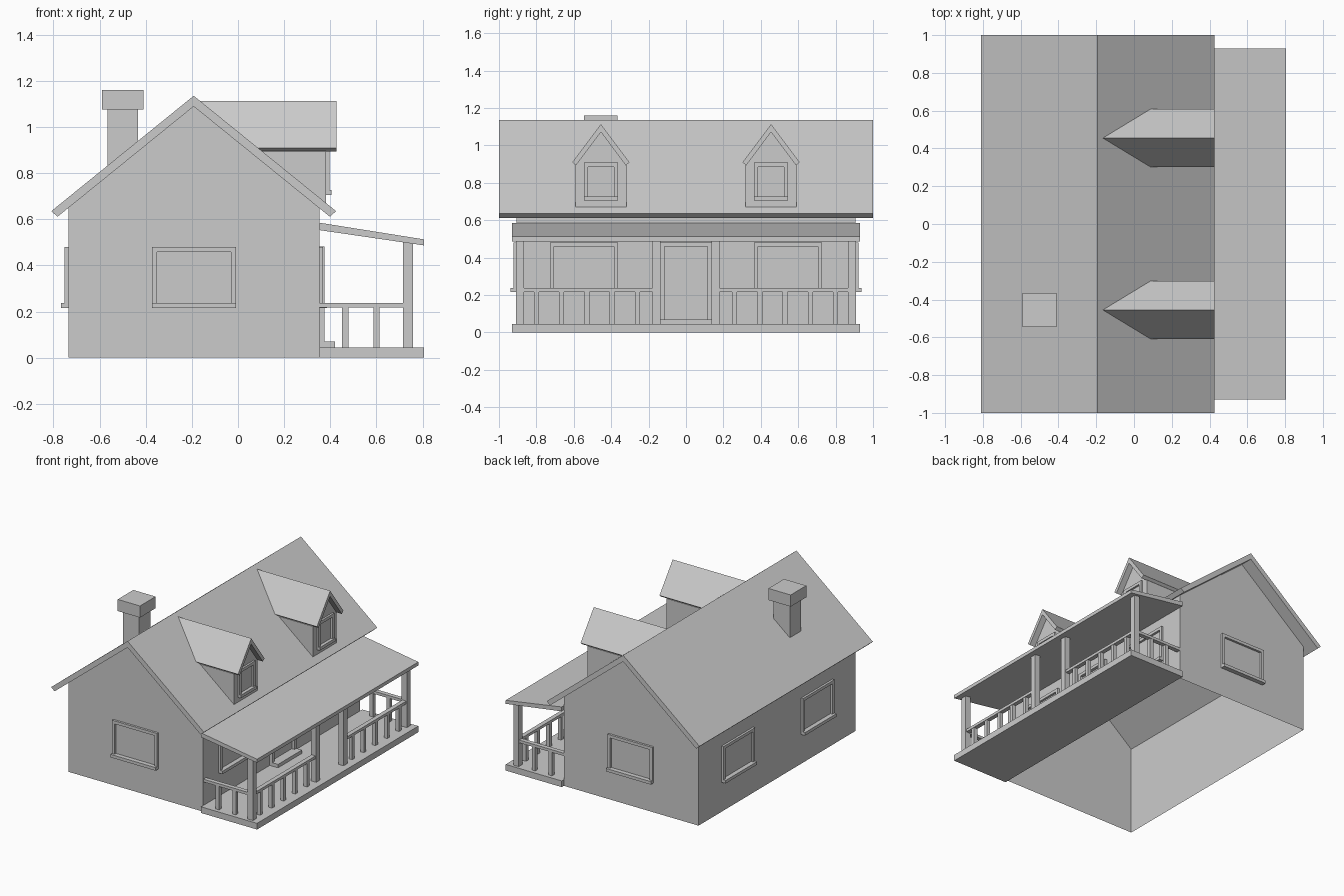
import bpy, bmesh, math
from mathutils import Matrix, Vector

if "Cube" in bpy.data.objects:
    bpy.data.objects.remove(bpy.data.objects["Cube"], do_unlink=True)

mat = bpy.data.materials.new("plain_grey")
mat.use_nodes = True
GREY = (0.6, 0.6, 0.6, 1)
mat.diffuse_color = GREY
mat.node_tree.nodes["Principled BSDF"].inputs["Base Color"].default_value = GREY

# Main dimensions
WALL_L, WALL_R, WALL_Y = -0.735, 0.353, 0.905
RIDGE_X, RIDGE_Z, SLOPE = -0.192, 1.135, 0.81
FLOOR = 0.045
POST_X, POST_Y = 0.736, 0.888


def finish(name, bm):
    bmesh.ops.recalc_face_normals(bm, faces=bm.faces)
    mesh = bpy.data.meshes.new(name)
    bm.to_mesh(mesh)
    bm.free()
    mesh.materials.append(mat)
    obj = bpy.data.objects.new(name, mesh)
    bpy.context.collection.objects.link(obj)
    return obj


def loft(name, start, end):
    """Closed solid between two matching outlines."""
    bm = bmesh.new()
    a = [bm.verts.new(p) for p in start]
    b = [bm.verts.new(p) for p in end]
    bm.faces.new(a)
    bm.faces.new(b)
    for i in range(len(a)):
        j = (i + 1) % len(a)
        bm.faces.new((a[i], a[j], b[j], b[i]))
    return finish(name, bm)


def box(name, x0, x1, y0, y1, z0, z1):
    base = [(x0, y0), (x1, y0), (x1, y1), (x0, y1)]
    return loft(name, [(x, y, z0) for x, y in base], [(x, y, z1) for x, y in base])


def prism_y(name, profile, half):
    return loft(name, [(x, -half, z) for x, z in profile], [(x, half, z) for x, z in profile])


def roof_z(x, drop=0.0):
    return RIDGE_Z - drop - SLOPE * abs(x - RIDGE_X)


def place(obj, origin, angle):
    obj.data.transform(Matrix.Translation(Vector(origin)) @ Matrix.Rotation(angle, 4, 'Z'))


def trim(name, origin, angle, half, z0, z1, depth, border=0.022):
    """Rectangular frame facing local -y, open in the middle."""
    def ring(inset, y):
        h = half - inset
        return [bm.verts.new((x, y, z)) for x, z in
                ((-h, z0 + inset), (h, z0 + inset), (h, z1 - inset), (-h, z1 - inset))]
    bm = bmesh.new()
    loops = [ring(0, 0), ring(0, -depth), ring(border, -depth), ring(border, 0)]
    for a, b in zip(loops, loops[1:]):
        for i in range(4):
            j = (i + 1) % 4
            bm.faces.new((a[i], a[j], b[j], b[i]))
    place(finish(name + "_frame", bm), origin, angle)


def window(name, origin, angle, half=0.182, z0=0.215, z1=0.48, depth=0.016, sill=0.033):
    trim(name, origin, angle, half, z0, z1, depth)
    place(box(name + "_sill", -half, half, -sill, 0, z0, z0 + 0.022), origin, angle)


# House walls, open underneath and closed above by the roof
bm = bmesh.new()
outline = [(WALL_L, 0), (WALL_L, roof_z(WALL_L, 0.03)), (RIDGE_X, roof_z(RIDGE_X, 0.03)),
           (WALL_R, roof_z(WALL_R, 0.03)), (WALL_R, 0)]
front, back = [[bm.verts.new((x, y, z)) for x, z in outline] for y in (-WALL_Y, WALL_Y)]
bm.faces.new(front)
bm.faces.new(back)
for i, j in ((0, 1), (3, 4)):
    bm.faces.new((front[i], front[j], back[j], back[i]))
finish("house_walls", bm)

# Main roof slab
tip, inner = 0.617, 0.59
prism_y("main_roof", [
    (RIDGE_X - tip, roof_z(RIDGE_X - tip)), (RIDGE_X, RIDGE_Z),
    (RIDGE_X + tip, roof_z(RIDGE_X + tip)),
    (RIDGE_X + inner, roof_z(RIDGE_X + inner, 0.046)), (RIDGE_X, RIDGE_Z - 0.046),
    (RIDGE_X - inner, roof_z(RIDGE_X - inner, 0.046))], 1.0)

# Chimney, cut to the slope at its foot
cx, cy, r = -0.5, -0.455, 0.066
corners = [(cx - r, cy - r), (cx + r, cy - r), (cx + r, cy + r), (cx - r, cy + r)]
loft("chimney_shaft", [(x, y, roof_z(x, 0.015)) for x, y in corners],
     [(x, y, 1.075) for x, y in corners])
r = 0.09
box("chimney_cap", cx - r, cx + r, cy - r, cy + r, 1.075, 1.16)


# Dormers, cut to the slope at the back
def dormer_part(name, profile, cy, x_front):
    loft(name, [(x_front, cy + y, z) for y, z in profile],
         [(RIDGE_X + (RIDGE_Z - 0.012 - z) / SLOPE, cy + y, z) for y, z in profile])


for side, cy in (("right", -0.455), ("left", 0.455)):
    dormer_part(side + "_dormer_walls",
                [(-0.137, 0.665), (0.137, 0.665), (0.137, 0.893), (0, 1.078), (-0.137, 0.893)],
                cy, 0.382)
    dormer_part(side + "_dormer_roof",
                [(-0.153, 0.909), (0, 1.113), (0.153, 0.909),
                 (0.133, 0.893), (0, 1.071), (-0.133, 0.893)], cy, 0.426)
    window(side + "_dormer_window", (0.382, cy, 0), math.pi / 2,
           0.091, 0.705, 0.907, 0.014, 0.024)

# Wall windows
mid = (WALL_L + WALL_R) / 2
window("front_window", (mid, -WALL_Y, 0), 0)
window("back_window", (mid, WALL_Y, 0), math.pi)
for side, s in (("right", -1), ("left", 1)):
    window(side + "_porch_window", (WALL_R, s * 0.546, 0), math.pi / 2)
    window(side + "_rear_window", (WALL_L, s * 0.457, 0), -math.pi / 2)

# Door frame and threshold
trim("door", (WALL_R, 0, 0), math.pi / 2, 0.138, FLOOR, 0.482, 0.022)
box("door_step", WALL_R, 0.42, -0.138, 0.138, FLOOR, 0.07)

# Porch floor and lean-to roof
box("porch_floor", WALL_R, 0.805, -0.93, 0.93, 0, FLOOR)
prism_y("porch_roof", [(WALL_R, 0.585), (0.805, 0.513), (0.805, 0.487), (WALL_R, 0.553)], 0.93)

# Porch posts, rails and balusters
P, B, R = 0.0215, 0.0135, 0.016
RAIL = (0.217, 0.237)
for side, s in (("right", -1), ("left", 1)):
    for label, y in (("corner", POST_Y), ("middle", 0.158)):
        box(f"{side}_{label}_post", POST_X - P, POST_X + P, s * y - P, s * y + P, FLOOR, 0.5)
    ends = sorted((s * (0.158 + P), s * (POST_Y - P)))
    box(side + "_long_rail", POST_X - R, POST_X + R, *ends, *RAIL)
    box(side + "_end_rail", WALL_R, POST_X - P, s * POST_Y - R, s * POST_Y + R, *RAIL)
    spots = [(POST_X, s * (0.26 + 0.135 * i)) for i in range(5)]
    spots += [(0.465, s * POST_Y), (0.6, s * POST_Y)]
    for i, (x, y) in enumerate(spots):
        box(f"{side}_baluster_{i + 1}", x - B, x + B, y - B, y + B, FLOOR, RAIL[0])
